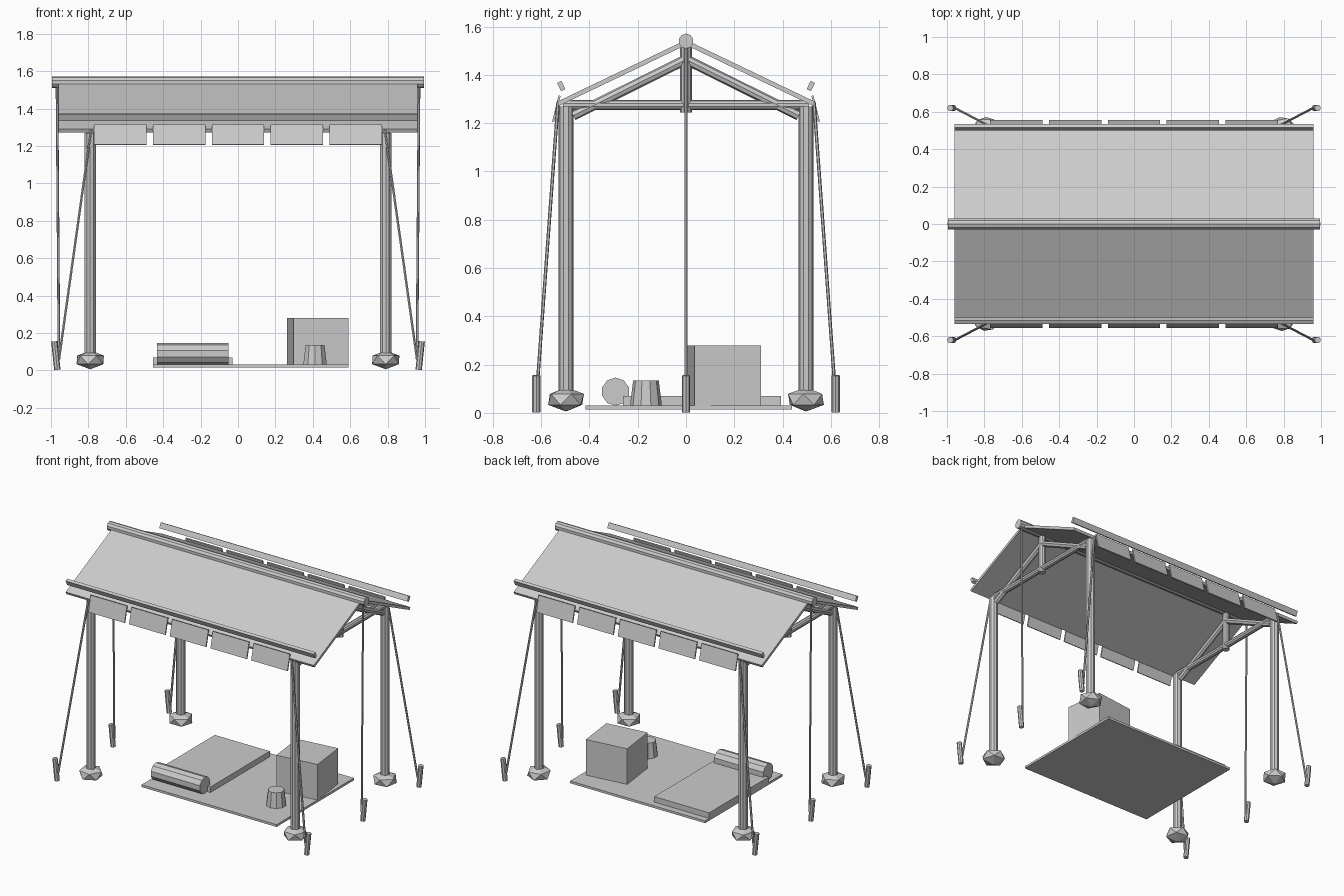
import bpy, math
from mathutils import Vector, Euler

if "Cube" in bpy.data.objects:
    bpy.data.objects.remove(bpy.data.objects["Cube"])


def rod(name, a, b, r, sides=10, r2=None):
    a, b = Vector(a), Vector(b)
    d = b - a
    bpy.ops.mesh.primitive_cone_add(vertices=sides, radius1=r, radius2=r if r2 is None else r2,
                                    depth=d.length, location=(a + b) / 2)
    o = bpy.context.object
    o.rotation_euler = d.to_track_quat('Z', 'Y').to_euler()
    o.name = name
    return o


def box(name, loc, size, rot=(0, 0, 0)):
    bpy.ops.mesh.primitive_cube_add(size=1, location=loc, rotation=rot)
    o = bpy.context.object
    o.scale = size
    o.name = name
    return o


# ridge pole
rod("ridge_pole", (-0.995, 0, 1.54), (0.995, 0, 1.54), 0.031)

# roof sheets, eave battens and hanging valance flaps
slope = math.radians(25.6)
for s in (-1, 1):
    side = "front" if s < 0 else "back"
    tilt = (-s * slope, 0, 0)
    box(side + "_roof_sheet", (0, s * 0.266, 1.407), (1.92, 0.585, 0.019), tilt)
    box(side + "_eave_batten", (0, s * 0.517, 1.354), (1.92, 0.02, 0.038), tilt)
    for i in range(5):
        box(side + "_valance_flap", (-0.63 + i * 0.315, s * 0.537, 1.26),
            (0.28, 0.009, 0.112), (s * math.radians(14), 0, 0))

# end frames: posts, stone footings, tie beams, king posts, braces
for sx in (-1, 1):
    x = sx * 0.79
    rod("tie_beam", (x, -0.51, 1.275), (x, 0.51, 1.275), 0.021)
    rod("king_post", (x, 0, 1.245), (x, 0, 1.52), 0.024)
    for sy in (-1, 1):
        rod("corner_post", (x, sy * 0.497, 0.04), (x, sy * 0.497, 1.27), 0.031)
        rod("roof_brace", (x, sy * 0.467, 1.232), (x, 0, 1.464), 0.021, 8)
        bpy.ops.mesh.primitive_ico_sphere_add(subdivisions=1, radius=0.084,
                                              location=(x, sy * 0.497, 0.056))
        stone = bpy.context.object
        stone.name = "footing_stone"
        stone.scale = (1, 1, 0.6)
        stone.rotation_euler = (0, 0, 0.7 * sx + 0.4 * sy)

    # guy ropes and tent pegs at the corners and ridge ends
    for y in (-0.62, 0, 0.62):
        rod("tent_peg", (sx * 0.966, y, 0.003), (sx * 0.982, y, 0.155), 0.017, 8)
        if y:
            top = (sx * 0.785, math.copysign(0.53, y), 1.29)
        else:
            top = (sx * 0.968, 0, 1.53)
        rod("guy_rope", (sx * 0.957, y, 0.06), top, 0.007, 6)

# ground mat with bedding, crate and bucket
box("ground_mat", (0.067, 0.012, 0.023), (1.045, 0.855, 0.016))
box("bed_pad", (-0.243, 0.067, 0.05), (0.425, 0.655, 0.04))
rod("bed_roll", (-0.432, -0.292, 0.088), (-0.052, -0.292, 0.088), 0.058)
box("crate", (0.427, 0.155, 0.155), (0.297, 0.277, 0.25), (0, 0, math.radians(7)))
rod("bucket", (0.412, -0.166, 0.03), (0.412, -0.166, 0.135), 0.066, 10, 0.053)
